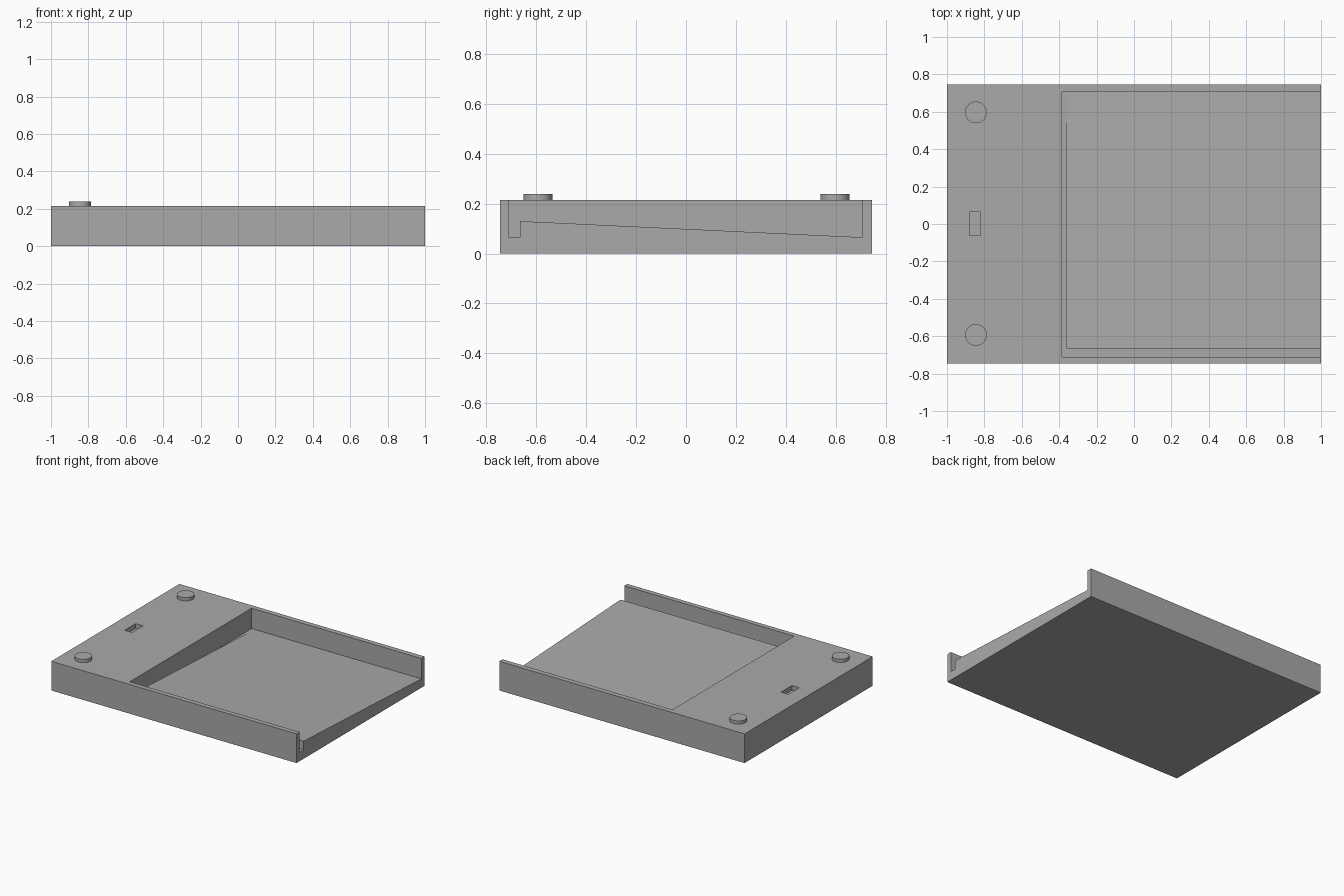
import bpy
import bmesh

cube = bpy.data.objects.get("Cube")
if cube:
    bpy.data.objects.remove(cube, do_unlink=True)

grey = bpy.data.materials.new("plain grey")
grey.use_nodes = True
colour = (0.4, 0.4, 0.4, 1)
grey.diffuse_color = colour
grey.node_tree.nodes["Principled BSDF"].inputs["Base Color"].default_value = colour

LENGTH, WIDTH, HEIGHT = 2.0, 1.492, 0.215
FLOOR = 0.065


def prism(name, x0, x1, profile):
    """Extrude a (y, z) outline along x."""
    bm = bmesh.new()
    face = bm.faces.new([bm.verts.new((x0, y, z)) for y, z in profile])
    out = bmesh.ops.extrude_face_region(bm, geom=[face])
    verts = [v for v in out["geom"] if isinstance(v, bmesh.types.BMVert)]
    bmesh.ops.translate(bm, verts=verts, vec=(x1 - x0, 0, 0))
    bmesh.ops.recalc_face_normals(bm, faces=bm.faces)
    mesh = bpy.data.meshes.new(name)
    bm.to_mesh(mesh)
    bm.free()
    mesh.materials.append(grey)
    obj = bpy.data.objects.new(name, mesh)
    bpy.context.collection.objects.link(obj)
    return obj


def box(name, x0, x1, y0, y1, z0, z1):
    return prism(name, x0, x1, [(y0, z0), (y1, z0), (y1, z1), (y0, z1)])


def combine(target, tool, operation):
    """Apply a boolean and remove the tool."""
    mod = target.modifiers.new(operation.lower(), "BOOLEAN")
    mod.operation = operation
    mod.solver = "EXACT"
    mod.object = tool
    bpy.context.view_layer.objects.active = target
    bpy.ops.object.modifier_apply(modifier=mod.name)
    bpy.data.objects.remove(tool, do_unlink=True)


# Slab with a tray pocket open at one end
body = box("tray_body", -LENGTH / 2, LENGTH / 2, -WIDTH / 2, WIDTH / 2, 0, HEIGHT)
combine(body, box("pocket_cutter", -0.385, 1.2, -0.71, 0.708, FLOOR, 0.4), "DIFFERENCE")

# Sloping tray floor, leaving a gutter at the front and inner end
ramp = prism("ramp", -0.36, 1.0,
             [(-0.665, 0.03), (0.72, 0.03), (0.72, 0.0645), (-0.665, 0.13)])
combine(body, ramp, "UNION")

# Small recess between the pegs
combine(body, box("slot_cutter", -0.88, -0.82, -0.062, 0.065, 0.18, 0.3), "DIFFERENCE")

# Round pegs
for side, y in (("front", -0.593), ("back", 0.597)):
    bpy.ops.mesh.primitive_cylinder_add(vertices=48, radius=0.058, depth=0.045,
                                        location=(-0.845, y, 0.2165))
    peg = bpy.context.object
    peg.name = side + "_peg"
    peg.data.materials.append(grey)
    bpy.ops.object.shade_smooth_by_angle()
